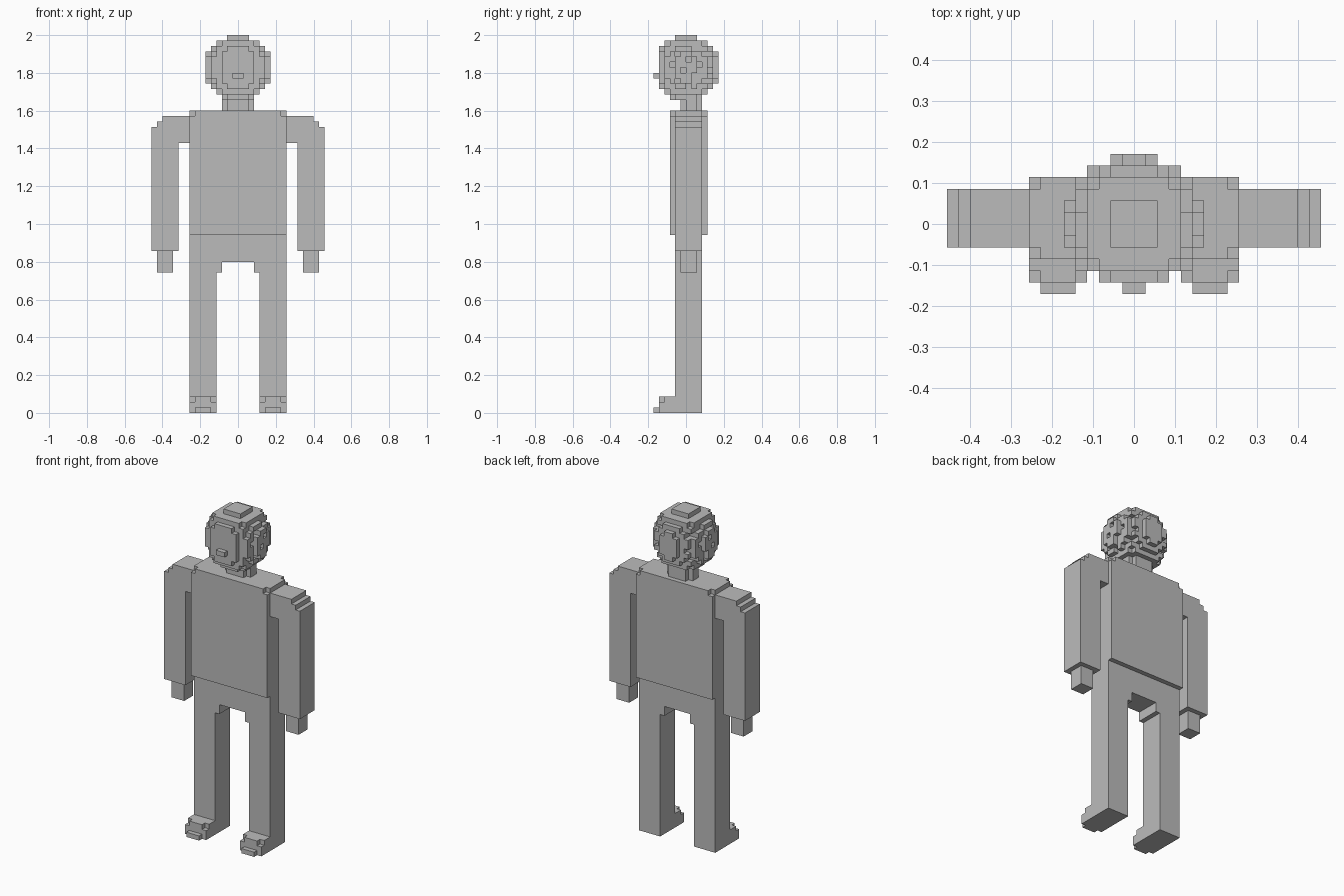
import bpy, bmesh
from mathutils import Vector

if "Cube" in bpy.data.objects:
    bpy.data.objects.remove(bpy.data.objects["Cube"])

U = 2 / 70  # edge of one block

grey = bpy.data.materials.new("plain_grey")
grey.diffuse_color = (0.5, 0.5, 0.5, 1)
grey.use_nodes = True
grey.node_tree.nodes["Principled BSDF"].inputs["Base Color"].default_value = grey.diffuse_color


def finish(name, bm):
    bmesh.ops.recalc_face_normals(bm, faces=bm.faces)
    bmesh.ops.scale(bm, vec=(U, U, U), verts=bm.verts)
    me = bpy.data.meshes.new(name)
    bm.to_mesh(me)
    bm.free()
    me.materials.append(grey)
    ob = bpy.data.objects.new(name, me)
    bpy.context.collection.objects.link(ob)
    return ob


def prism(bm, pts, axis, lo, hi):
    """Extrude a 2D outline along y ('y': pts are x,z) or z ('z': pts are x,y)."""
    def place(p, d):
        return (p[0], d, p[1]) if axis == 'y' else (p[0], p[1], d)
    face = bm.faces.new([bm.verts.new(place(p, lo)) for p in pts])
    ext = bmesh.ops.extrude_face_region(bm, geom=[face])
    move = Vector((0, hi - lo, 0)) if axis == 'y' else Vector((0, 0, hi - lo))
    bmesh.ops.translate(bm, vec=move,
                        verts=[v for v in ext['geom'] if isinstance(v, bmesh.types.BMVert)])


def rect(x0, x1, y0, y1):
    return [(x0, y0), (x1, y0), (x1, y1), (x0, y1)]


def plus(x0, x1, y0, y1):
    """Rectangle with one block missing at every corner."""
    return [(x0 + 1, y0), (x1 - 1, y0), (x1 - 1, y0 + 1), (x1, y0 + 1),
            (x1, y1 - 1), (x1 - 1, y1 - 1), (x1 - 1, y1), (x0 + 1, y1),
            (x0 + 1, y1 - 1), (x0, y1 - 1), (x0, y0 + 1), (x0 + 1, y0 + 1)]


def part(name, *prisms):
    bm = bmesh.new()
    for p in prisms:
        prism(bm, *p)
    return finish(name, bm)


# Torso with notched shoulder corners, and neck
part("torso", (rect(-9, 9, -3, 4), 'z', 33, 55), (plus(-9, 9, -3, 4), 'z', 55, 56))
part("neck", (plus(-3, 3, -1, 3), 'z', 56, 59))

# Hips and both legs as one stepped outline
half = [(3, 28), (3, 26), (4, 26), (4, 0), (9, 0), (9, 33)]
part("legs", (half + [(-x, z) for x, z in reversed(half)], 'y', -2, 3))

# Arms, hands and feet on each side
arm = [(9, 50), (11, 50), (11, 30), (16, 30), (16, 53), (15, 53),
       (15, 54), (14, 54), (14, 55), (9, 55)]
for side, s in (("left", 1), ("right", -1)):
    part(side + "_arm", ([(s * x, z) for x, z in arm], 'y', -2, 3))
    part(side + "_hand", (rect(s * 12, s * 15, -1, 2), 'z', 26, 30))
    upper = [(4, -2), (4, -4), (5, -4), (5, -5), (8, -5), (8, -4), (9, -4), (9, -2)]
    part(side + "_foot",
         (rect(s * 4, s * 9, -5, -2), 'z', 0, 2),
         ([(s * x, y) for x, y in upper], 'z', 2, 3),
         (rect(s * 5, s * 8, -6, -5), 'z', 0, 1))


# Head: blocky ball with a flat face, nose and rough hair at the sides
def in_ball(i, j, k):
    x, y, z = i + 0.5, j + 0.5, k + 0.5 - 64
    if k == 69 and max(abs(x), abs(y)) > 2:
        return False
    if j < -5 or (j == -5 and abs(x) > 3):
        return False
    return x * x + y * y + 0.8 * z * z < 35.6


def in_head(i, j, k):
    if j == -6:
        return i in (-1, 0) and k == 62
    if not in_ball(i, j, k):
        return False
    a = i if i >= 0 else -1 - i
    shell = a >= 3 and not in_ball(a + 1, j, k)
    tuft_gap = (j + 2 * k) % 5 == 0 and -4 < j < 5 and 59 < k < 68
    return not (shell and tuft_gap)


bm = bmesh.new()
cells = {(i, j, k) for i in range(-6, 6) for j in range(-6, 6)
         for k in range(58, 70) if in_head(i, j, k)}
corners = ((0, 0), (1, 0), (1, 1), (0, 1))
for c in cells:
    for ax in range(3):
        for d in (0, 1):
            n = list(c)
            n[ax] += 1 if d else -1
            if tuple(n) in cells:
                continue
            quad = []
            for a, b in (corners if d else corners[::-1]):
                p = list(c)
                p[ax] += d
                p[(ax + 1) % 3] += a
                p[(ax + 2) % 3] += b
                quad.append(bm.verts.new(p))
            bm.faces.new(quad)
bmesh.ops.remove_doubles(bm, verts=bm.verts, dist=0.01)
bmesh.ops.dissolve_limit(bm, angle_limit=0.01, verts=bm.verts, edges=bm.edges)
finish("head", bm)
